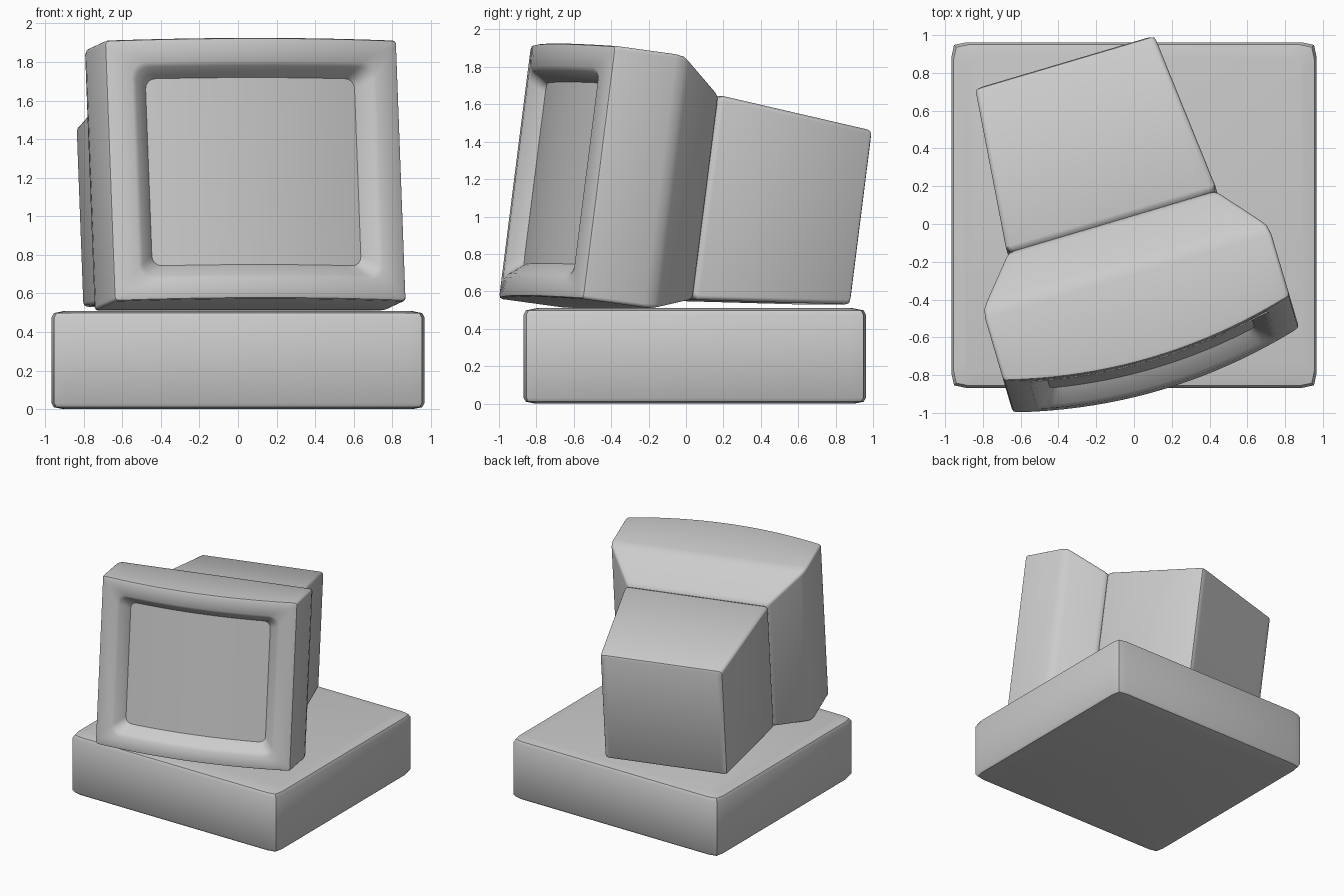
import bpy, bmesh, math
from mathutils import Matrix

if "Cube" in bpy.data.objects:
    bpy.data.objects.remove(bpy.data.objects["Cube"])

grey = bpy.data.materials.new("light_grey")
grey.diffuse_color = (0.6, 0.6, 0.6, 1)
grey.use_nodes = True
grey.node_tree.nodes["Principled BSDF"].inputs["Base Color"].default_value = grey.diffuse_color

HALF = 0.79      # half width of the monitor front
BULGE = 0.11     # forward curve of the monitor front
# monitor pose: turned about z, leaning back
POSE = (Matrix.Rotation(math.radians(16.5), 4, 'Z')
        @ Matrix.Translation((-0.108, -0.777, 0.56))
        @ Matrix.Rotation(math.radians(-7.5), 4, 'X'))


def ring(v, a, z0, z1, r, bulge=0.0, n=20):
    """Rounded rectangle at depth v, curved forward by bulge."""
    zc, h = (z0 + z1) / 2, (z1 - z0) / 2
    arc = [(r * math.cos(math.pi / 8 * i), r * math.sin(math.pi / 8 * i)) for i in range(5)]
    top = [(a - r + c, h - r + s) for c, s in arc]
    top += [((a - r) * (1 - 2 * i / n), h) for i in range(1, n)]
    top += [(r - a - c, h - r + s) for c, s in reversed(arc)]
    pts = top + [(x, -z) for x, z in reversed(top)]
    return [(x, v - bulge * (1 - (x / HALF) ** 2), zc + z) for x, z in pts]


def loft(name, rings, cap_start=True, cap_end=True, pose=None, angle=35, ngon=False):
    """Skin a list of equal rings into one object."""
    bm = bmesh.new()
    loops = [[bm.verts.new(p) for p in r] for r in rings]
    n = len(loops[0])
    for A, B in zip(loops, loops[1:]):
        for i in range(n):
            j = (i + 1) % n
            bm.faces.new((A[i], A[j], B[j], B[i]))
    for use, L in ((cap_start, loops[0]), (cap_end, loops[-1])):
        if use and ngon:
            bm.faces.new(L)
        elif use:
            for k in range(n // 2 - 1):
                bm.faces.new((L[k], L[k + 1], L[n - 2 - k], L[n - 1 - k]))
    bmesh.ops.recalc_face_normals(bm, faces=bm.faces)
    if len(rings) == 1:      # single sheet: face the front
        bm.normal_update()
        if sum(f.normal.y for f in bm.faces) > 0:
            bmesh.ops.reverse_faces(bm, faces=bm.faces)
    if pose:
        bm.transform(pose)
    me = bpy.data.meshes.new(name)
    bm.to_mesh(me)
    bm.free()
    me.materials.append(grey)
    ob = bpy.data.objects.new(name, me)
    bpy.context.collection.objects.link(ob)
    bpy.ops.object.select_all(action='DESELECT')
    ob.select_set(True)
    bpy.context.view_layer.objects.active = ob
    bpy.ops.object.shade_smooth_by_angle(angle=math.radians(angle))
    return ob


# base block with softened corners
def base_ring(z, inset):
    hx, hy, cy = 0.967 - inset, 0.915 - inset, 0.047
    quarter = [(hx, hy - 0.08), (hx - 0.014, hy - 0.014), (hx - 0.08, hy)]
    pts = quarter + [(-x, y) for x, y in reversed(quarter)]
    pts += [(-x, -y) for x, y in pts]
    return [(x, y + cy, z) for x, y in pts]


loft("base_block", [base_ring(z, i) for z, i in
                    ((0, 0.06), (0.01, 0.012), (0.03, 0), (0.475, 0), (0.498, 0.012), (0.51, 0.07))],
     angle=40, ngon=True)

# monitor housing: back seam, flare, sides, bezel, recess
screen_rim = ring(0.10, 0.565, 0.19, 1.168, 0.05, BULGE)
loft("monitor_housing", [
    ring(0.676, 0.550, 0.112, 1.160, 0.02),
    ring(0.668, 0.572, 0.090, 1.182, 0.02),
    ring(0.650, 0.590, 0.080, 1.200, 0.02),
    ring(0.430, 0.760, 0.012, 1.340, 0.02),
    ring(0.398, 0.780, 0.003, 1.358, 0.02),
    ring(0.345, 0.790, 0.000, 1.365, 0.02),
    ring(0.020, 0.790, 0.000, 1.365, 0.02, BULGE),
    ring(0.005, 0.785, 0.005, 1.360, 0.02, BULGE),
    ring(0.000, 0.770, 0.020, 1.345, 0.02, BULGE),
    ring(0.002, 0.660, 0.105, 1.243, 0.07, BULGE),
    ring(0.018, 0.635, 0.128, 1.220, 0.065, BULGE),
    ring(0.085, 0.575, 0.180, 1.178, 0.055, BULGE),
    screen_rim], cap_end=False, pose=POSE)

# curved screen filling the recess
loft("screen", [screen_rim], cap_end=False, pose=POSE)

# tapered rear casing
loft("rear_casing", [
    ring(0.668, 0.550, 0.114, 1.158, 0.025),
    ring(0.682, 0.568, 0.096, 1.176, 0.025),
    ring(0.705, 0.578, 0.087, 1.186, 0.025),
    ring(1.548, 0.497, 0.174, 1.117, 0.025),
    ring(1.566, 0.490, 0.181, 1.110, 0.025),
    ring(1.573, 0.472, 0.199, 1.092, 0.025)], pose=POSE)
